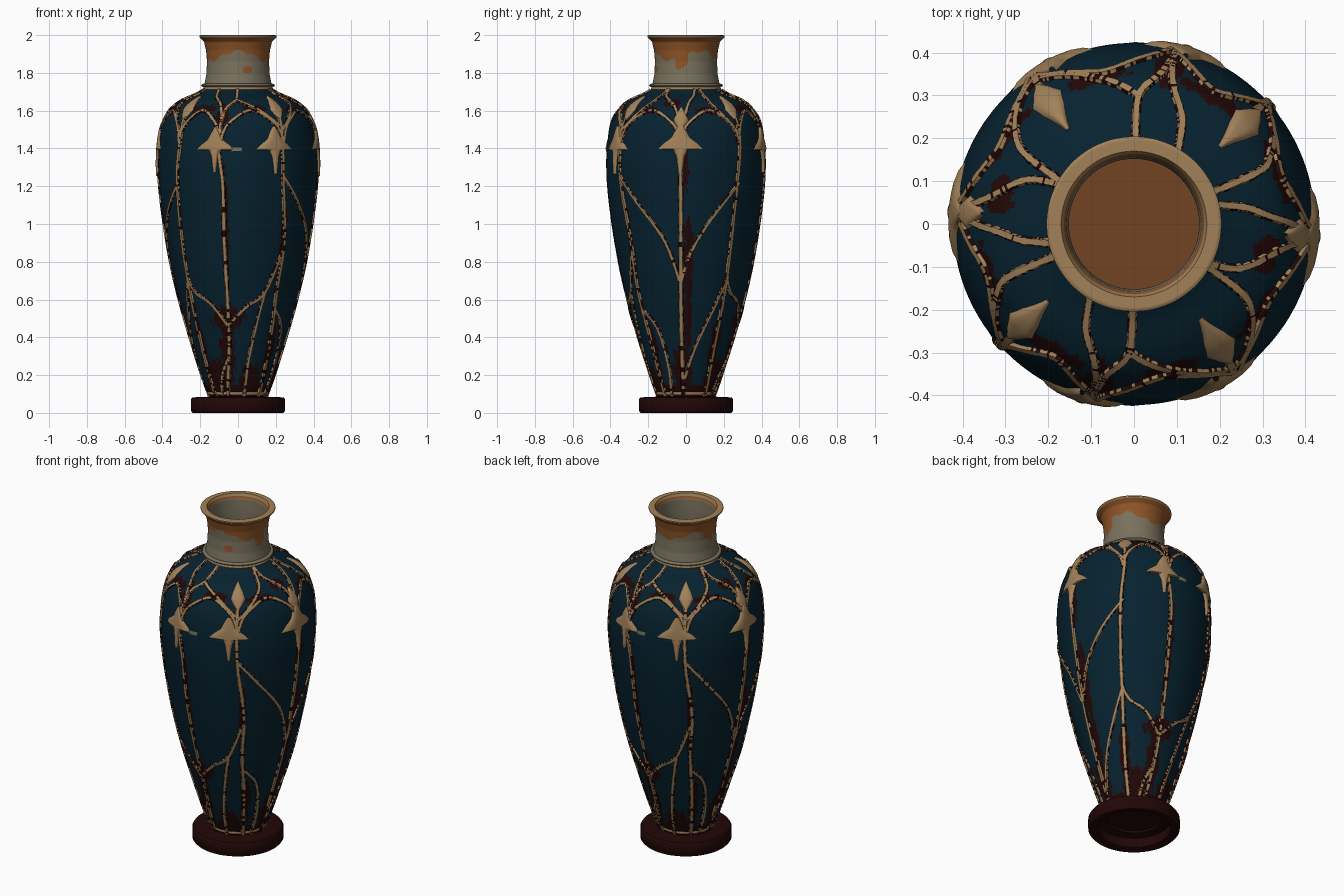
import bpy
import bmesh
import random
from math import sin, cos, radians
from mathutils import Vector

random.seed(4)
cube = bpy.data.objects.get("Cube")
if cube:
    bpy.data.objects.remove(cube, do_unlink=True)


def material(name, rgb):
    mat = bpy.data.materials.new(name)
    mat.use_nodes = True
    mat.diffuse_color = (*rgb, 1)
    mat.node_tree.nodes["Principled BSDF"].inputs["Base Color"].default_value = (*rgb, 1)
    return mat


MATERIALS = [
    material("deep_blue", (0.002, 0.016, 0.029)),
    material("dark_maroon", (0.016, 0.002, 0.002)),
    material("tan", (0.36, 0.22, 0.10)),
    material("burnt_orange", (0.27, 0.088, 0.02)),
    material("stone_grey", (0.19, 0.165, 0.11)),
    material("inner_brown", (0.165, 0.056, 0.015)),
]
BLUE, MAROON, TAN, ORANGE, GREY, BROWN = range(len(MATERIALS))


def spline(points, steps):
    """Catmull-Rom curve through 2D points."""
    p = [Vector(q) for q in [points[0], *points, points[-1]]]
    out = []
    for a, b, c, d in zip(p, p[1:], p[2:], p[3:]):
        for i in range(steps):
            t = i / steps
            out.append(b + t / 2 * ((c - a) + t * ((2 * a - 5 * b + 4 * c - d)
                                                   + t * (3 * b - a - 3 * c + d))))
    return out + [p[-1]]


def subdivide(points, steps):
    p = [Vector(q) for q in points]
    return [a.lerp(b, i / steps) for a, b in zip(p, p[1:]) for i in range(steps)] + [p[-1]]


def grid(bm, rows, rule, wrap=False):
    """Quads between rows of points; rule(row, column, centre) gives the colour."""
    verts = [[bm.verts.new(q) for q in row] for row in rows]
    n = len(rows[0])
    for i in range(len(rows) - 1):
        for j in range(n if wrap else n - 1):
            k = (j + 1) % n
            face = bm.faces.new((verts[i][j], verts[i][k], verts[i + 1][k], verts[i + 1][j]))
            face.material_index = rule(i, j, face.calc_center_median())


def finish(name, bm):
    bmesh.ops.remove_doubles(bm, verts=bm.verts, dist=0.00001)
    mesh = bpy.data.meshes.new(name)
    bm.to_mesh(mesh)
    bm.free()
    for mat in MATERIALS:
        mesh.materials.append(mat)
    mesh.shade_smooth()
    mesh.set_sharp_from_angle(angle=radians(40))
    obj = bpy.data.objects.new(name, mesh)
    bpy.context.collection.objects.link(obj)


def lathe(name, profile, rule, segments):
    bm = bmesh.new()
    turn = [radians(360 * j / segments) for j in range(segments)]
    rows = [[(r * cos(a), r * sin(a), z) for a in turn] for r, z in profile]
    grid(bm, rows, lambda i, j, c: rule(360 * (j + 0.5) / segments, c), wrap=True)
    finish(name, bm)


def gap(a, b, period):
    return (a - b + period / 2) % period - period / 2


# Body outline as (radius, height)
BODY = spline([(.15, .085), (.192, .2), (.255, .4), (.312, .6), (.358, .8), (.392, 1), (.416, 1.2),
               (.422, 1.35), (.405, 1.5), (.36, 1.6), (.305, 1.65), (.22, 1.69), (.18, 1.715)], 14)


def on_body(az, z, lift=0):
    """Point and normal on the body at an angle in degrees and a height."""
    a, b = next(((p, q) for p, q in zip(BODY, BODY[1:]) if q.y >= z), BODY[-2:])
    slope = (b.x - a.x) / (b.y - a.y)
    r = a.x + slope * (z - a.y)
    c, s = cos(radians(az)), sin(radians(az))
    normal = Vector((c, s, -slope)).normalized()
    return Vector((r * c, r * s, z)) + normal * lift, normal


# Worn maroon patches, twice round: angle, height, angular reach, vertical reach
PATCHES = [(-101, .5, 18, .06), (-99, .95, 2, .32), (-5, .22, 14, .15), (2, .8, 4, .25),
           (-51, .85, 3, .22), (-125, .18, 22, .1), (-70, .16, 18, .1), (-104, .3, 10, .16),
           (-103, 1.57, 5, .06), (-35, 1.6, 12, .018), (-75, 1.61, 12, .018), (-122, 1.61, 13, .02),
           (-160, 1.6, 12, .02), (0, 1.3, 2, .13), (-142, .32, 7, .18), (-45, .3, 6, .16),
           (-12, 1.64, 8, .02), (-178, .5, 4, .2)]


def worn(az, z):
    ragged = 1 + 0.3 * sin(az * 0.6 + z * 45) + 0.2 * sin(az * 1.3 - z * 80)
    return z < 0.15 or any((gap(az, a, 180) / da) ** 2 + ((z - h) / dz) ** 2 < ragged
                           for a, h, da, dz in PATCHES)


lathe("vase_body", [Vector((0, .085))] + BODY, lambda az, c: MAROON if worn(az, c.z) else BLUE, 240)


# Neck with chipped glaze, flared lip and inner floor
def neck_colour(az, c):
    r = c.xy.length
    if c.z < 1.742:
        return BROWN
    if c.z > 1.985:
        return TAN
    if r < 0.158:
        return GREY
    edge = 1.89 + 0.025 * sin(radians(3 * az)) + 0.007 * sin(radians(11 * az))
    if abs(gap(az, -8, 180)) < 12:
        edge -= 0.05
    chip = (gap(az, -73, 360) / 9) ** 2 + ((c.z - 1.815) / 0.02) ** 2 < 1
    return ORANGE if c.z > edge or chip else GREY


lathe("neck", subdivide([(.178, 1.74), (.168, 1.79), (.164, 1.86), (.169, 1.92), (.18, 1.965), (.2, 1.985),
                         (.204, 1.99), (.204, 1.997), (.198, 2), (.17, 2), (.157, 1.97), (.152, 1.9),
                         (.152, 1.74), (0, 1.74)], 8), neck_colour, 180)


# Rolled rings at the neck and at the base
def ring(name, radius, height, thick, tall, colour):
    turn = [radians(a) for a in range(-180, 181, 30)]
    lathe(name, [(radius + thick * cos(a), height + tall * sin(a)) for a in turn],
          lambda az, c: colour, 96)


ring("neck_ring", .18, 1.734, .015, .009, GREY)
ring("neck_collar", .176, 1.714, .01, .012, TAN)
ring("base_ring", .15, .105, .012, .012, TAN)

# Hollow foot
lathe("foot", [(.2, .01), (.24, 0), (.25, .012), (.25, .07), (.242, .082), (.15, .086),
               (.15, .072), (.2, .066), (.2, .01)], lambda az, c: MAROON, 64)

# Raised stems: four uprights per half turn
BUD_LEFT, LILY_LEFT, BUD_MID, LILY_MID = -138, -103, -55, -4
UPRIGHTS = [
    [(-138, 1.6), (-137, 1.45), (-140, 1.2), (-141, .9), (-141, .65), (-142, .3), (-140, .09)],
    [(-103, 1.58), (-104, 1.4), (-101, 1.2), (-101, .9), (-100, .52), (-102, .3), (-110, .09)],
    [(-55, 1.6), (-56, 1.42), (-55, 1.2), (-50, .9), (-51, .65), (-48, .4), (-45, .09)],
    [(-4, 1.6), (-4, 1.4), (-4, 1), (-5, .5), (-5, .09)],
]
# Lower branches, then forks from the shoulder to the neck
BRANCHES = [
    [(-141, .72), (-134, .64), (-118, .58), (-101, .46)],
    [(-101, .46), (-82, .56), (-64, .64), (-51, .85)],
    [(-64, .64), (-70, .45), (-76, .25), (-78, .09)],
    [(-140, .72), (-152, .54), (-168, .35), (-182, .18)],
    [(-55, 1.25), (-40, 1.12), (-18, .92), (-6, .7)],
    [(-138, 1.22), (-160, 1.03), (-176, .85), (-184, .7)],
    [(-101, .3), (-115, .2), (-122, .09)],
    [(-50, .55), (-34, .45), (-26, .25), (-28, .09)],
    [(-138, 1.48), (-152, 1.6), (-157, 1.64), (-158, 1.71)],
    [(-103, 1.48), (-105, 1.62), (-116, 1.675), (-122, 1.71)],
    [(-103, 1.53), (-100, 1.61), (-92, 1.655), (-91, 1.71)],
    [(-57, 1.52), (-73, 1.605), (-92, 1.655)],
    [(-55, 1.5), (-39, 1.61), (-33, 1.65), (-30, 1.71)],
    [(-4, 1.5), (2, 1.63), (9, 1.675), (14, 1.71)],
    [(-4, 1.5), (-10, 1.62), (-24, 1.675), (-28, 1.71)],
]
# Pointed arches between neighbours
tops = [BUD_LEFT, LILY_LEFT, BUD_MID, LILY_MID, BUD_LEFT + 180]
for a, b in zip(tops, tops[1:]):
    d = b - a
    BRANCHES.append([(a, 1.43), (a + d * .12, 1.53), (a + d / 2, 1.6), (b - d * .12, 1.53), (b, 1.43)])


def add_stem(bm, points, width, turn):
    path = [(p.x + turn, p.y) for p in spline(points, 20)]
    frames = [on_body(*p) for p in path]
    rows = []
    for i, (point, normal) in enumerate(frames):
        ahead = frames[min(i + 1, len(frames) - 1)][0] - frames[max(i - 1, 0)][0]
        side = ahead.cross(normal).normalized()
        w = width * random.uniform(0.85, 1.15)
        rows.append([point + side * w * s + normal * h
                     for s, h in ((-1, -.004), (-.6, .008), (.6, .008), (1, -.004))])

    def colour(i, j, c):
        # dark broken edges, mostly clean crown
        chance = (0.3 if worn(*path[i]) else 0.04) if j == 1 else 0.5
        return MAROON if random.random() < chance else TAN
    grid(bm, rows, colour)


for name, paths, width in (("upright_stems", UPRIGHTS, .014), ("branch_stems", BRANCHES, .012)):
    bm = bmesh.new()
    for half in (0, 180):
        for points in paths:
            add_stem(bm, points, width, half)
    finish(name, bm)


# Flowers and buds wrapped on the body, domed at the middle
def add_relief(bm, az, z, outline, scale, lift, colour):
    rows = []
    for h, w in subdivide(outline, 4):
        height = z + h * scale
        reach = w * scale / on_body(az, height)[0].xy.length * 57.3
        rows.append([on_body(az + t / 4 * reach, height, lift * (1 - (t / 4) ** 4) - .002)[0]
                     for t in range(-4, 5)])
    grid(bm, rows, lambda i, j, c: colour)


LILY = [(-.14, .008), (-.05, .02), (-.015, .036), (-.012, .115), (.015, .085), (.045, .045),
        (.08, .028), (.11, .008)]
BUD = [(-.06, .008), (-.04, .025), (-.01, .042), (.02, .03), (.055, .004)]
CHIP = [(-.01, .03), (.01, .034)]
RELIEFS = {
    "lily_flowers": (LILY, TAN, .016, [(-107, 1.405, .95), (-62, 1.405, 1), (-4, 1.41, 1.1)]),
    "flower_buds": (BUD, TAN, .014, [(BUD_LEFT, 1.615, 1), (BUD_MID, 1.615, 1), (LILY_MID, 1.56, 1)]),
    "pale_chips": (CHIP, GREY, .006, [(-91, 1.395, 1)]),
}
for name, (outline, colour, lift, places) in RELIEFS.items():
    bm = bmesh.new()
    for half in (0, 180):
        for az, z, scale in places:
            add_relief(bm, az + half, z, outline, scale, lift, colour)
    finish(name, bm)
